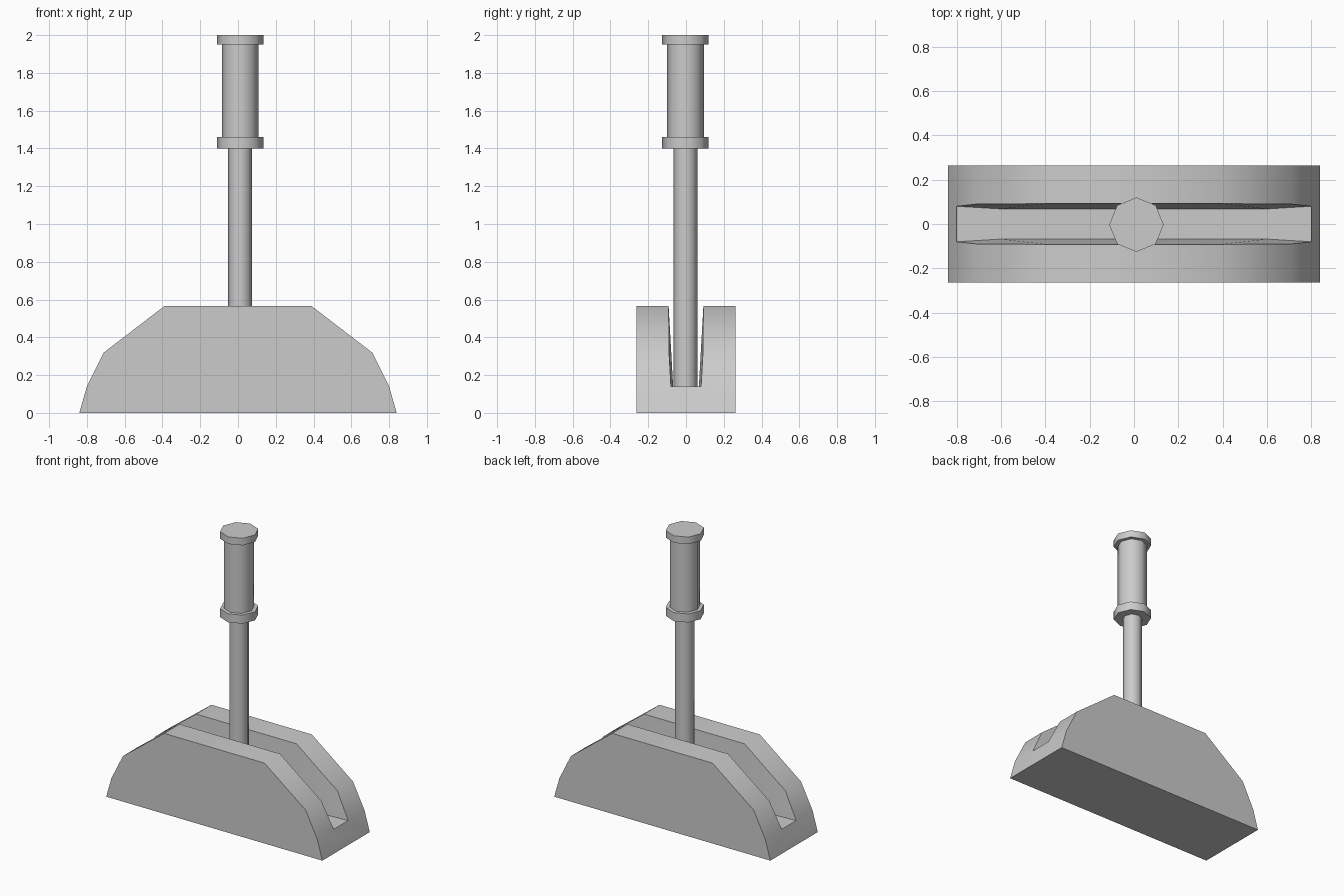
import bpy, bmesh, math

if "Cube" in bpy.data.objects:
    bpy.data.objects.remove(bpy.data.objects["Cube"])

HALF_DEPTH = 0.263
FLOOR_Z = 0.14


def smooth(obj):
    bpy.ops.object.select_all(action='DESELECT')
    obj.select_set(True)
    bpy.context.view_layer.objects.active = obj
    bpy.ops.object.shade_smooth_by_angle(angle=math.radians(50))


def rod(name, radius, z0, z1):
    bpy.ops.mesh.primitive_cylinder_add(vertices=8, radius=radius, depth=z1 - z0,
                                        location=(0.011, -0.003, (z0 + z1) / 2))
    obj = bpy.context.object
    obj.name = name
    smooth(obj)


# Slotted base: outer arch profile, slot rim and narrower slot floor
half = [(0.84, 0.0), (0.80, FLOOR_Z), (0.71, 0.32), (0.39, 0.565)]
arch = half + [(-x, z) for x, z in reversed(half)]
rim = {0.80: 0.08, 0.71: 0.09, 0.39: 0.092}

bm = bmesh.new()
outer, inner, floor = {}, {}, {}
for s in (-1, 1):
    outer[s] = [bm.verts.new((x, s * HALF_DEPTH, z)) for x, z in arch]
    inner[s] = [bm.verts.new((x, s * rim[abs(x)], z)) for x, z in arch[1:-1]]
    floor[s] = [bm.verts.new((x, s * 0.068, FLOOR_Z)) for x in (-0.6, 0.6)]
    bm.faces.new(outer[s])
    # top strips of each cheek
    for i in range(5):
        bm.faces.new((outer[s][i + 1], outer[s][i + 2], inner[s][i + 1], inner[s][i]))
    # slot wall
    t, f = inner[s], floor[s]
    for face in ((t[0], t[1], f[1]), (t[1], t[2], f[1]), (t[2], t[3], f[0], f[1]),
                 (t[3], t[4], f[0]), (t[4], t[5], f[0])):
        bm.faces.new(face)
# underside, ends and slot floor
bm.faces.new((outer[-1][0], outer[-1][-1], outer[1][-1], outer[1][0]))
for a, b, c in ((0, 1, 0), (-1, -2, -1)):
    bm.faces.new((outer[-1][a], outer[1][a], outer[1][b],
                  inner[1][c], inner[-1][c], outer[-1][b]))
bm.faces.new([inner[-1][-1], *floor[-1], inner[-1][0],
              inner[1][0], *reversed(floor[1]), inner[1][-1]])
bmesh.ops.recalc_face_normals(bm, faces=bm.faces)
mesh = bpy.data.meshes.new("slotted_base")
bm.to_mesh(mesh)
bm.free()
base = bpy.data.objects.new("slotted_base", mesh)
bpy.context.collection.objects.link(base)
smooth(base)

# Lever shaft, grip and its two end rings
rod("lever_shaft", 0.063, FLOOR_Z, 1.42)
rod("grip", 0.097, 1.44, 1.97)
rod("lower_collar", 0.123, 1.40, 1.46)
rod("top_cap", 0.123, 1.95, 2.0)
